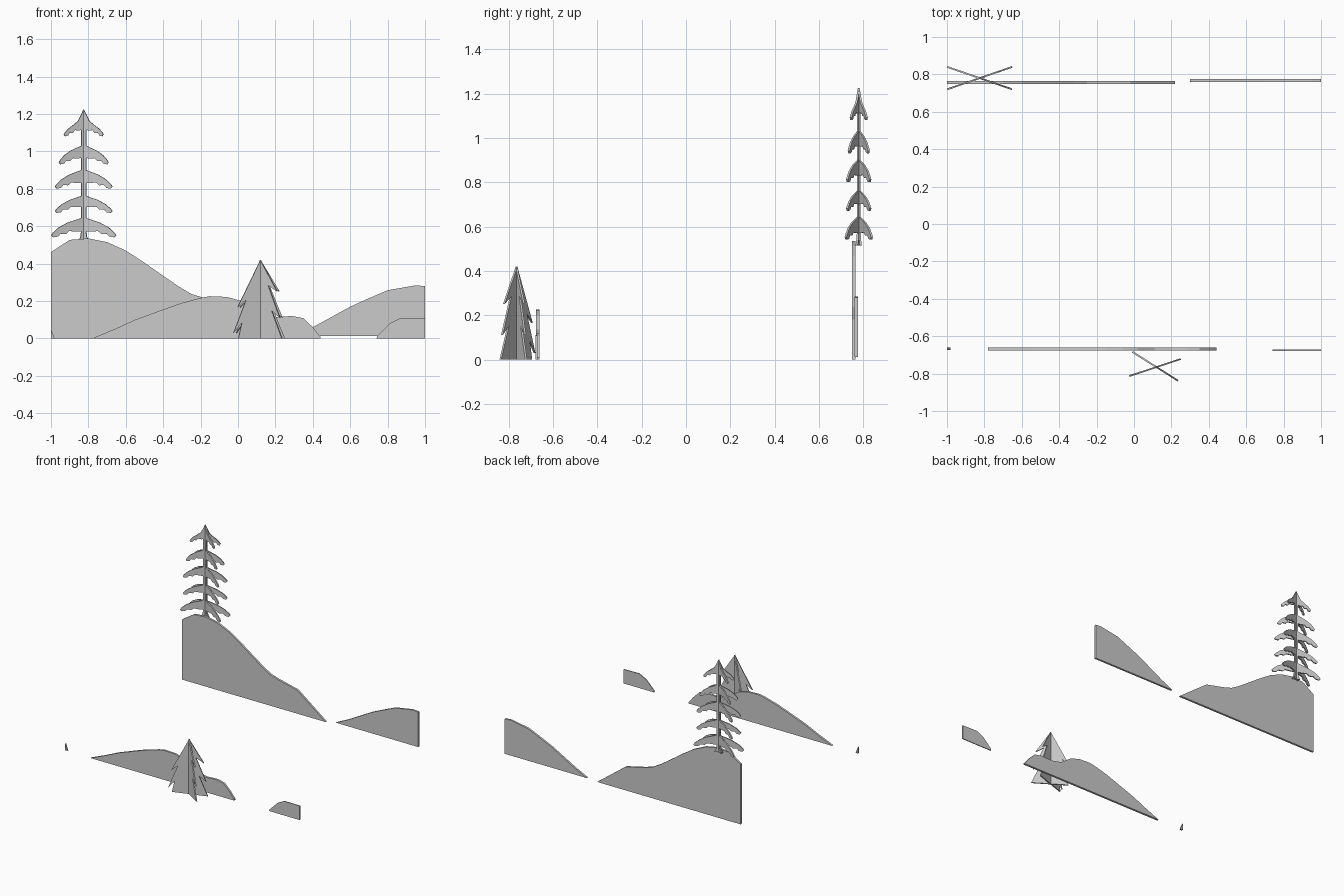
import bpy, bmesh
from math import radians
from mathutils import Matrix

if "Cube" in bpy.data.objects:
    bpy.data.objects.remove(bpy.data.objects["Cube"])


def card(name, outlines, t, loc, angles=(0,)):
    """Upright flat cut-outs: x/z outline with thickness t, one copy per angle."""
    bm = bmesh.new()
    for a in angles:
        rot = Matrix.Rotation(radians(a), 4, 'Z')
        for pts in outlines:
            vs = [bm.verts.new((x, -t / 2, z)) for x, z in pts]
            f = bm.faces.new(vs)
            ext = bmesh.ops.extrude_face_region(bm, geom=[f])["geom"]
            new = [v for v in ext if isinstance(v, bmesh.types.BMVert)]
            bmesh.ops.translate(bm, verts=new, vec=(0, t, 0))
            bmesh.ops.transform(bm, matrix=rot, verts=vs + new)
    bmesh.ops.recalc_face_normals(bm, faces=bm.faces)
    me = bpy.data.meshes.new(name)
    bm.to_mesh(me)
    bm.free()
    ob = bpy.data.objects.new(name, me)
    bpy.context.collection.objects.link(ob)
    ob.location = loc
    return ob


# Background hills
card("back_hill_left", [[
    (-1, 0), (-1, .462), (-.9, .527), (-.8, .535), (-.7, .515), (-.6, .47),
    (-.5, .405), (-.4, .335), (-.32, .28), (-.25, .238), (-.18, .217),
    (-.02, .18), (.1, .09), (.22, 0)]], .016, (0, .757, 0))
card("back_hill_right", [[
    (.3, .012), (.4, .06), (.5, .115), (.6, .17), (.7, .215), (.8, .258),
    (.95, .284), (1, .28), (1, .012)]], .015, (0, .768, 0))

# Foreground hills
card("front_hill_middle", [[
    (-.78, 0), (-.66, .05), (-.55, .1), (-.4, .155), (-.3, .19), (-.2, .217),
    (-.15, .226), (-.06, .222), (.02, .2), (.11, .135), (.2, .115), (.29, .12),
    (.35, .108), (.4, .06), (.44, .01), (.44, 0)]], .016, (0, -.669, 0))
card("front_hill_left", [[(-1, 0), (-1, .05), (-.99, .025), (-.98, 0)]],
     .012, (0, -.667, 0))
card("front_hill_right", [[
    (.74, 0), (.745, .015), (.81, .08), (.87, .11), (1, .108), (1, 0)]],
     .007, (0, -.675, 0))

# Tall pine: (tip reach, branch top, tip height, underside at trunk) per tier
tiers = [(.112, 1.163, 1.08, 1.115), (.140, 1.03, .93, .965),
         (.162, .90, .80, .832), (.162, .762, .67, .703),
         (.183, .644, .54, .572)]
half = [(0, 1.225)]
for i, (r, top, tip, under) in enumerate(tiers):
    half.append((.032 if i == 0 else .014, top))
    h = top - tip
    half += [(r * .5, top - h * .24), (r * .78, top - h * .5), (r * .95, top - h * .76),
             (r, tip + .012), (r * .94, tip + .001), (r * .8, tip + .005),
             (r * .72, tip + .02), (r * .55, tip + .019), (r * .45, tip + .034),
             (r * .25, tip + .032), (.014, under)]
half += [(.018, .545), (.03, .515)]
pine = half + [(-x, z) for x, z in reversed(half[1:])]
card("tall_pine", [pine], .009, (-.825, .78, 0), (19, -19))

# Small fir with jagged, uneven sides
fir = [(0, .42), (.108, .25), (.05, .285), (.124, .11), (.072, .15), (.137, 0),
       (-.125, 0), (-.105, .085), (-.152, .03), (-.082, .205), (-.13, .165)]
card("small_fir", [fir], .009, (.12, -.765, 0), (18.4, -32.3))
